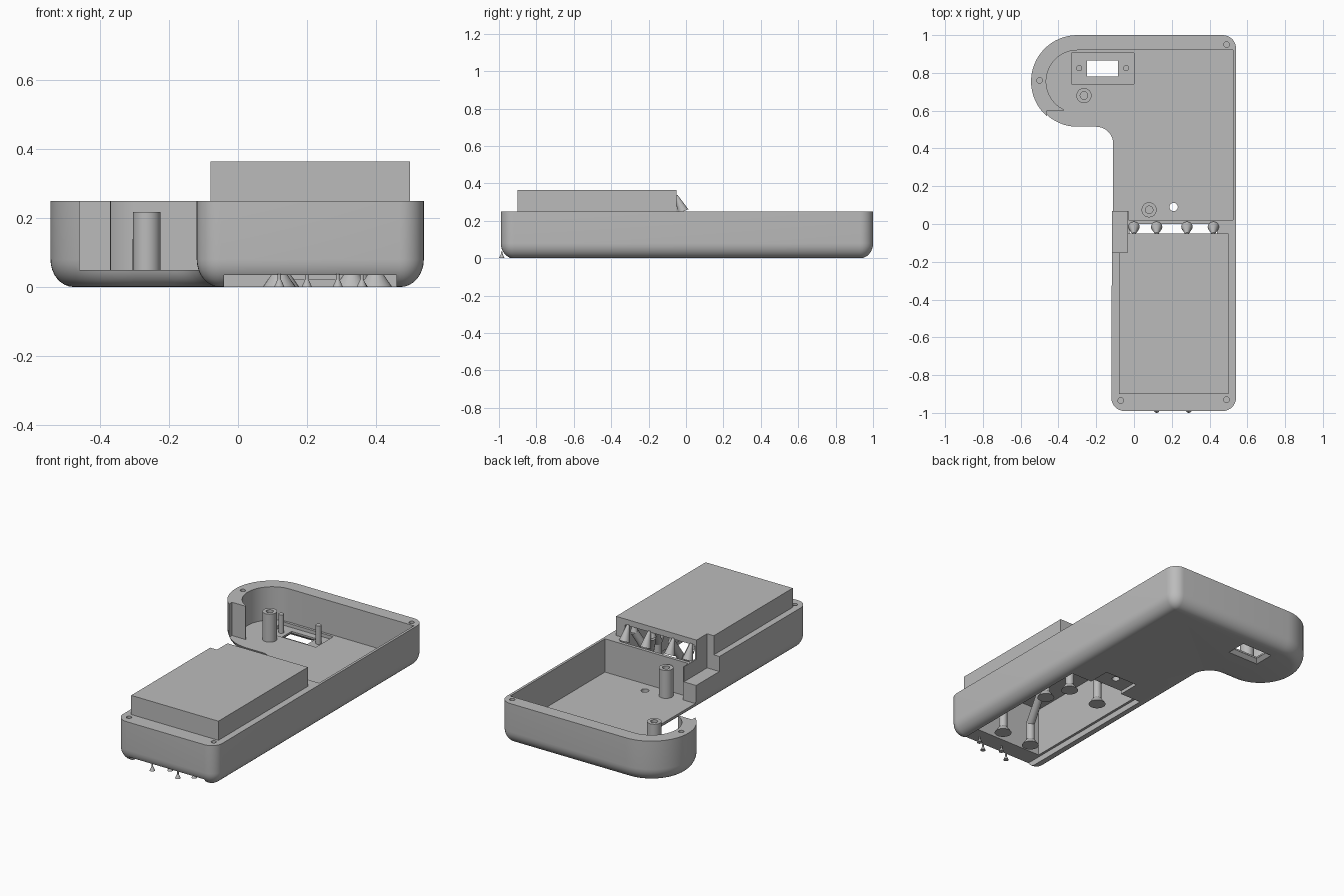
import bpy, bmesh, math
from mathutils import Vector

cube = bpy.data.objects.get("Cube")
if cube:
    bpy.data.objects.remove(cube, do_unlink=True)

grey = bpy.data.materials.new("plain grey")
grey.use_nodes = True
grey.diffuse_color = (0.5, 0.5, 0.5, 1)
grey.node_tree.nodes["Principled BSDF"].inputs["Base Color"].default_value = (0.5, 0.5, 0.5, 1)


def loft(name, rings):
    """Skin a stack of matching closed rings and cap both ends."""
    bm = bmesh.new()
    rows = [[bm.verts.new(p) for p in ring] for ring in rings]
    n = len(rows[0])
    for a, b in zip(rows, rows[1:]):
        for i in range(n):
            j = (i + 1) % n
            bm.faces.new((a[i], a[j], b[j], b[i]))
    bm.faces.new(rows[0][::-1])
    bm.faces.new(rows[-1])
    bmesh.ops.recalc_face_normals(bm, faces=bm.faces)
    mesh = bpy.data.meshes.new(name)
    bm.to_mesh(mesh)
    bm.free()
    mesh.materials.append(grey)
    ob = bpy.data.objects.new(name, mesh)
    bpy.context.collection.objects.link(ob)
    return ob


def prism(name, pts, z0, z1):
    return loft(name, [[(x, y, z) for x, y in pts] for z in (z0, z1)])


def box(name, x0, x1, y0, y1, z0, z1):
    return prism(name, [(x0, y0), (x1, y0), (x1, y1), (x0, y1)], z0, z1)


def arc(cx, cy, r, a0, a1, n):
    angles = [math.radians(a0 + (a1 - a0) * i / n) for i in range(n + 1)]
    return [(cx + r * math.cos(a), cy + r * math.sin(a)) for a in angles]


def disc(x, y, r):
    return arc(x, y, r, 0, 345, 23)


def rod(name, start, end, r0, r1):
    """Round bar or cone between two points."""
    a, b = Vector(start), Vector(end)
    turn = (b - a).to_track_quat('Z', 'Y')
    rings = [[p + turn @ Vector((x, y, 0)) for x, y in disc(0, 0, r)]
             for p, r in ((a, r0), (b, r1))]
    return smooth(loft(name, rings))


def combine(target, tool, operation='DIFFERENCE'):
    mod = target.modifiers.new("combine", 'BOOLEAN')
    mod.operation, mod.solver, mod.object = operation, 'EXACT', tool
    bpy.context.view_layer.objects.active = target
    bpy.ops.object.modifier_apply(modifier=mod.name)
    bpy.data.objects.remove(tool, do_unlink=True)


def smooth(ob):
    bpy.ops.object.select_all(action='DESELECT')
    ob.select_set(True)
    bpy.context.view_layer.objects.active = ob
    bpy.ops.object.shade_smooth_by_angle(angle=math.radians(30))
    return ob


def outline(d):
    """Housing outline shrunk inward by d."""
    r = 0.07 - d
    return (arc(0.47, -0.92, r, -90, 0, 8) + arc(0.47, 0.93, r, 0, 90, 8)
            + arc(-0.30, 0.755, 0.245 - d, 90, 270, 32)
            + arc(-0.20, 0.425, 0.085 + d, 90, 0, 10)
            + arc(-0.05, -0.92, r, 180, 270, 8))


# Housing with a rounded lower edge
rings = []
for i in range(9):
    t = math.radians(90 * i / 8)
    d = 0.068 * (1 - math.sin(t))
    rings.append([(x, y, 0.08 * (1 - math.cos(t))) for x, y in outline(d)])
rings.append([(x, y, 0.25) for x, y in outline(0)])
housing = loft("housing", rings)

# Raised battery cover
combine(housing, box("cover", -0.08, 0.50, -0.90, -0.05, 0.15, 0.365), 'UNION')

# Main cavity, open along the left of the handle
cavity = ([(0.525, 0.02), (0.525, 0.92)] + arc(-0.30, 0.755, 0.165, 90, 245, 28)
          + [(-0.37, 0.60), (-0.46, 0.60), (-0.46, 0.40), (-0.20, 0.40),
             (-0.20, 0.07), (-0.03, 0.07), (-0.03, 0.02)])
combine(housing, prism("cavity", cavity, 0.05, 0.5))

# Side notch, battery bay, door slot and door tab
for x0, x1, y0, y1, z0, z1 in (
        (-0.20, -0.035, -0.15, 0.08, 0.16, 0.5),
        (-0.025, 0.44, -0.87, 0.0, -0.1, 0.33),
        (-0.04, 0.46, -1.1, 0.005, -0.1, 0.035),
        (0.10, 0.32, -0.05, 0.14, -0.1, 0.02),
        (-0.33, 0.0, 0.74, 0.905, 0.03, 0.2),
        (-0.25, -0.085, 0.78, 0.865, -0.1, 0.2)):
    combine(housing, box("cutter", x0, x1, y0, y1, z0, z1))

# Flared underside of the port window
flare = [[(-0.168 + sx * (0.083 + g), 0.822 + sy * (0.043 + g), z)
          for sx, sy in ((-1, -1), (1, -1), (1, 1), (-1, 1))]
         for z, g in ((-0.01, 0.03), (0.02, 0.0))]
combine(housing, loft("flare", flare))

# Screw holes in the rim and one hole through the floor
for x, y in ((-0.50, 0.76), (0.49, 0.95), (0.49, -0.93), (-0.07, -0.935)):
    combine(housing, prism("cutter", disc(x, y, 0.015), 0.12, 0.3))
combine(housing, prism("cutter", disc(0.21, 0.09, 0.022), -0.1, 0.2))
smooth(housing)

# Hollow screw posts
for x, y in ((-0.265, 0.68), (0.08, 0.075)):
    post = prism("screw_post", disc(x, y, 0.04), 0.045, 0.218)
    combine(post, prism("cutter", disc(x, y, 0.02), 0.10, 0.3))
    smooth(post)

# Locating pegs beside the port window
for x in (-0.29, -0.042):
    rod("locating_peg", (x, 0.825, 0.025), (x, 0.825, 0.14), 0.016, 0.016)

# Forked supports inside the battery bay
for x, y, forks in (
        (0.33, -0.76, ((0.38, -0.70), (0.28, -0.82))),
        (0.12, -0.77, ((0.05, -0.80), (0.20, -0.55))),
        (0.40, -0.30, ((0.40, -0.42), (0.36, -0.22))),
        (0.35, -0.15, ((0.40, -0.08), (0.28, -0.08))),
        (0.13, -0.17, ((0.02, -0.08), (0.15, -0.08)))):
    rod("support_foot", (x, y, 0), (x, y, 0.035), 0.048, 0.024)
    rod("support_stem", (x, y, 0.03), (x, y, 0.15), 0.024, 0.024)
    for fx, fy in forks:
        rod("support_fork", (x, y, 0.14), (fx, fy, 0.29), 0.024, 0.022)
        rod("support_tip", (fx, fy, 0.29), (fx, fy, 0.335), 0.022, 0.008)

# Cones between the divider and the open end of the cover
for x in (0.0, 0.12, 0.28, 0.42):
    rod("end_cone", (x, -0.015, 0.25), (x, -0.052, 0.335), 0.03, 0.008)

# Small flared pins under the front edge
for x, y in ((0.12, -0.985), (0.29, -0.985), (0.20, -0.93), (0.36, -0.93)):
    rod("front_pin_foot", (x, y, 0), (x, y, 0.022), 0.015, 0.005)
    rod("front_pin", (x, y, 0.02), (x, y, 0.037), 0.005, 0.005)
